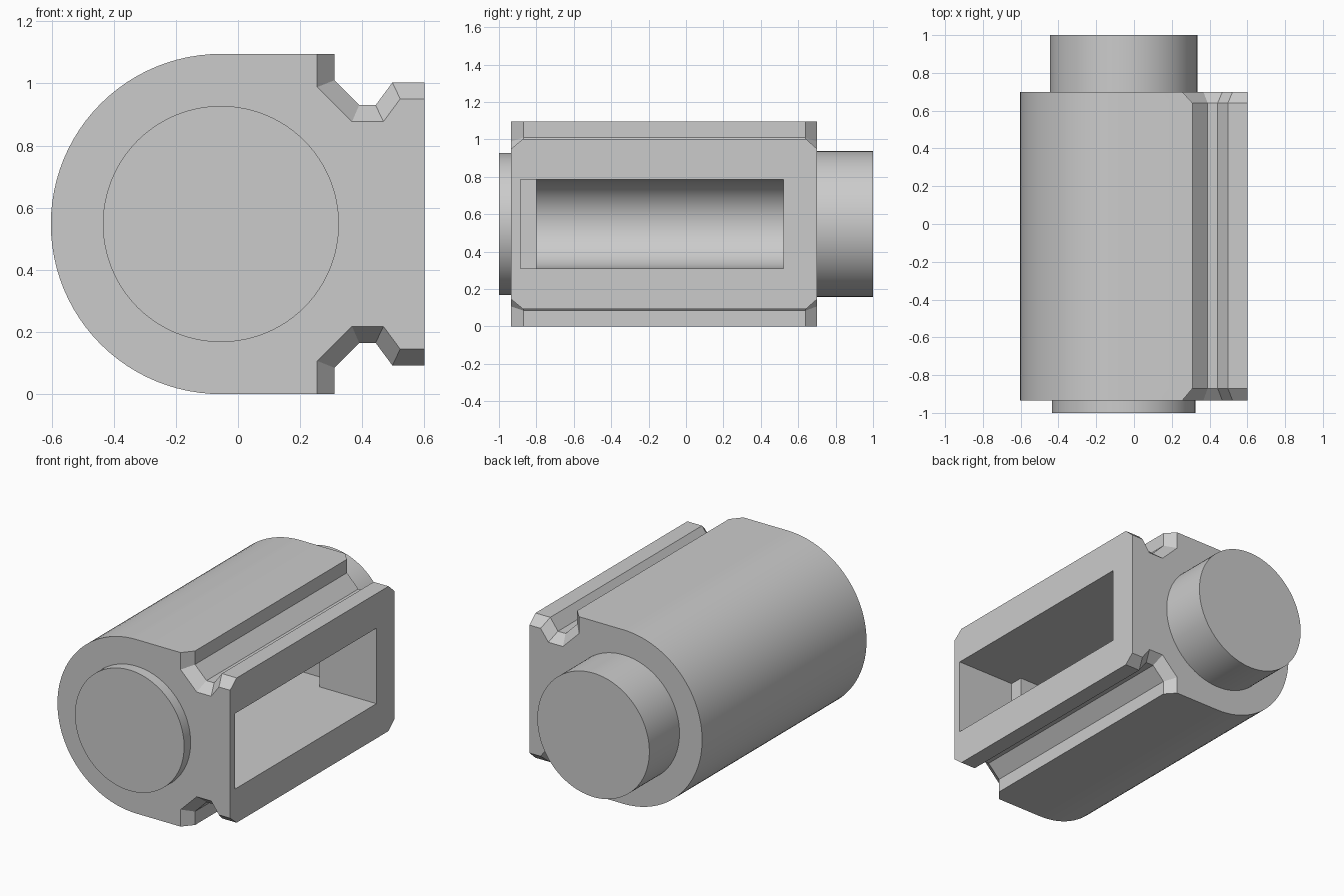
import bpy, bmesh
from math import sin, cos, pi

CX, CZ, R = -0.055, 0.5475, 0.5475      # long axis of the housing
SLOT = 0.2375                           # half height of the window

if "Cube" in bpy.data.objects:
    bpy.data.objects.remove(bpy.data.objects["Cube"])

grey = bpy.data.materials.new("neutral grey")
grey.use_nodes = True
grey.diffuse_color = (0.6, 0.6, 0.6, 1)
grey.node_tree.nodes["Principled BSDF"].inputs["Base Color"].default_value = (0.6, 0.6, 0.6, 1)


def arc(radius, steps):
    """Left half circle about the axis, from top to bottom."""
    return [(CX - radius * sin(pi * i / steps), CZ + radius * cos(pi * i / steps))
            for i in range(steps + 1)]


def loft(name, sections):
    """Skin a list of (y, xz profile) sections and cap both ends."""
    bm = bmesh.new()
    rings = [[bm.verts.new((x, y, z)) for x, z in pts] for y, pts in sections]
    for a, b in zip(rings, rings[1:]):
        for i in range(len(a)):
            j = (i + 1) % len(a)
            bm.faces.new((a[i], a[j], b[j], b[i]))
    bm.faces.new(rings[0])
    bm.faces.new(rings[-1])
    bmesh.ops.recalc_face_normals(bm, faces=bm.faces)
    mesh = bpy.data.meshes.new(name)
    bm.to_mesh(mesh)
    bm.free()
    mesh.materials.append(grey)
    ob = bpy.data.objects.new(name, mesh)
    bpy.context.collection.objects.link(ob)
    return ob


def activate(ob):
    bpy.ops.object.select_all(action='DESELECT')
    ob.select_set(True)
    bpy.context.view_layer.objects.active = ob


def cut(ob, cutter):
    mod = ob.modifiers.new("cut", 'BOOLEAN')
    mod.operation, mod.solver, mod.object = 'DIFFERENCE', 'EXACT', cutter
    activate(ob)
    bpy.ops.object.modifier_apply(modifier=mod.name)
    bpy.data.objects.remove(cutter)


def smooth(ob):
    activate(ob)
    bpy.ops.object.shade_smooth_by_angle(angle=0.5)


def outline(groove):
    """Round left side joined to a grooved right side, mirrored top to bottom."""
    lower = [(x, 2 * CZ - z) for x, z in groove]
    return arc(R, 48) + lower + groove[::-1]


# Housing with its grooves widening at both ends
middle = outline([(0.31, 1.095), (0.31, 1.01), (0.39, 0.93), (0.443, 0.93), (0.497, 1.003), (0.6, 1.003)])
end = outline([(0.255, 1.095), (0.255, 0.988), (0.367, 0.877), (0.468, 0.877), (0.522, 0.95), (0.6, 0.95)])
housing = loft("housing", [(-0.935, end), (-0.87, middle), (0.64, middle), (0.70, end)])

# Round-backed inner chamber, then the window that opens into it
chamber = arc(SLOT, 32) + [(0.205, CZ - SLOT), (0.205, CZ + SLOT)]
cut(housing, loft("chamber_cutter", [(-0.8, chamber), (0.63, chamber)]))
window = [(x, CZ + s * SLOT) for x, s in ((0.2, 1), (0.2, -1), (0.7, -1), (0.7, 1))]
cut(housing, loft("window_cutter", [(-0.885, window), (0.52, window)]))
smooth(housing)

# Round bosses at the two ends
for name, radius, y0, y1 in (("front_boss", 0.38, -1, -0.93), ("rear_boss", 0.39, 0.69, 1)):
    circle = [(CX + radius * cos(2 * pi * i / 96), CZ + radius * sin(2 * pi * i / 96)) for i in range(96)]
    smooth(loft(name, [(y0, circle), (y1, circle)]))
